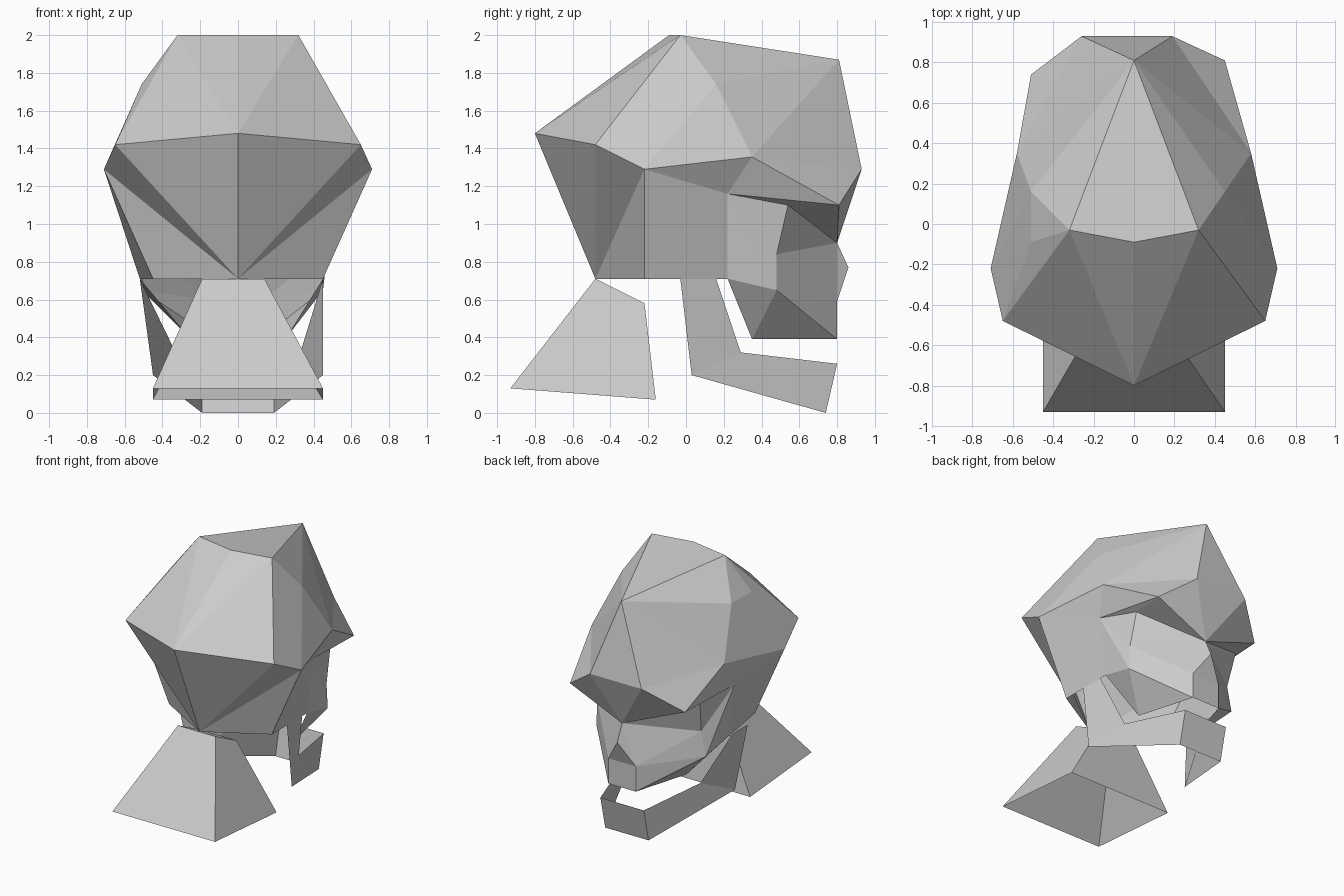
import bpy
import bmesh

cube = bpy.data.objects.get("Cube")
if cube:
    bpy.data.objects.remove(cube)

bone = bpy.data.materials.new("bone_grey")
bone.use_nodes = True
GREY = (0.6, 0.6, 0.6, 1)
bone.diffuse_color = GREY
bone.node_tree.nodes["Principled BSDF"].inputs["Base Color"].default_value = GREY


def build(name, points, paired, centre=(), left=None, left_faces=None):
    """Flat faceted shell. Paired faces are made on both sides; a '-' prefix
    takes the point on the opposite side; 'left' holds the uneven left-hand points."""
    left = left or {}
    bm = bmesh.new()
    made = {}

    def vert(token, side):
        if token.startswith("-"):
            token, side = token[1:], -side
        x, y, z = points.get(token) or left[token]
        if side < 0:
            x, y, z = left.get(token, (-x, y, z))
        key = (token, side if x else 0)
        if key not in made:
            made[key] = bm.verts.new((x, y, z))
        return made[key]

    def add(faces, side):
        for face in faces:
            verts = [vert(t, side) for t in face.split()]
            bm.faces.new(verts if side > 0 else verts[::-1])

    add(paired, 1)
    add(paired, -1)
    add(centre, 1)
    add(left_faces[0], 1) if left_faces else None
    add(left_faces[1], -1) if left_faces else None
    bmesh.ops.recalc_face_normals(bm, faces=bm.faces[:])
    mesh = bpy.data.meshes.new(name)
    bm.to_mesh(mesh)
    bm.free()
    mesh.materials.append(bone)
    obj = bpy.data.objects.new(name, mesh)
    bpy.context.collection.objects.link(obj)
    return obj


# Skull: braincase, brow, eye sockets, cheeks, nose and upper jaw
skull = {
    "top": (0, -.09, 2), "crown": (.32, -.03, 2), "forehead": (0, .81, 1.87),
    "nape": (0, -.8, 1.48), "occiput": (.65, -.48, 1.42), "ear": (.71, -.22, 1.29),
    "base": (0, -.48, .71), "base_side": (.45, -.22, .71),
    "temple": (.45, .16, 1.74), "side": (.58, .35, 1.355),
    "brow": (.19, .93, 1.29), "brow_end": (.45, .81, 1.1), "bridge": (0, .8, .9),
    "wall_top": (.51, .22, 1.16), "wall_low": (.45, .22, .71),
    "socket_top": (.43, .54, 1.1), "socket_low": (.44, .48, .84),
    "cheek": (.45, .48, .65), "jaw_back": (.25, .35, .39),
    "nose_tip": (0, .86, .77), "gum": (.12, .8, .59), "teeth": (.12, .8, .39),
}
uneven = {
    "temple": (-.51, .16, 1.74), "temple_back": (-.51, -.09, 1.74),
    "brow": (-.26, .93, 1.29), "brow_end": (-.51, .74, 1.1),
    "wall_top": (-.58, .22, 1.14), "wall_low": (-.52, .22, .71),
    "socket_top": (-.5, .54, 1.1), "socket_low": (-.47, .48, .84),
    "cheek": (-.51, .48, .65),
}
skull_sides = [
    # braincase
    "top crown forehead", "top nape crown", "nape occiput crown",
    "crown temple forehead", "temple ear side",
    "forehead temple side", "forehead side brow", "brow side brow_end",
    "nape base occiput", "base ear occiput", "base base_side ear",
    "base_side wall_low wall_top ear", "ear wall_top side",
    # brow underside and eye socket
    "side wall_top brow_end", "wall_top socket_top brow_end",
    "brow brow_end bridge", "brow_end socket_top bridge",
    "socket_top socket_low bridge", "socket_low gum bridge",
    # cheek, nose and upper jaw
    "wall_top wall_low cheek", "wall_top cheek socket_low",
    "wall_top socket_low socket_top", "wall_low jaw_back cheek",
    "socket_low cheek gum", "cheek teeth gum", "cheek jaw_back teeth",
    "bridge gum nose_tip",
]
skull_centre = ["forehead brow -brow", "brow bridge -brow",
                "nose_tip gum -gum", "gum teeth -teeth -gum"]
crown_right = ["crown occiput ear", "crown ear temple"]
crown_left = ["crown occiput temple_back", "occiput ear temple_back",
              "temple_back ear temple", "crown temple_back temple"]
build("skull", skull, skull_sides, skull_centre, uneven, (crown_right, crown_left))

# Lower jaw: a bent sheet
jaw = {
    "hinge_back": (.45, -.03, .71), "hinge_front": (.45, .16, .71),
    "corner": (.45, .03, .2), "bend": (.33, .29, .32),
    "chin_top": (.19, .8, .26), "chin_low": (.19, .74, 0),
}
build("lower_jaw", jaw,
      ["hinge_back corner bend hinge_front", "corner chin_low chin_top bend"],
      ["chin_top chin_low -chin_low -chin_top"],
      {"hinge_back": (-.52, -.03, .71), "hinge_front": (-.52, .16, .71)})

# Neck: a flared shell, open underneath
neck = {
    "back_top": (.14, -.48, .71), "front_top": (.14, -.22, .58),
    "back_low": (.45, -.93, .13), "front_low": (.45, -.16, .07),
}
build("neck", neck,
      ["back_top back_low front_low front_top"],
      ["back_top -back_top -back_low back_low",
       "front_top front_low -front_low -front_top",
       "back_top front_top -front_top -back_top"],
      {"back_top": (-.19, -.48, .71), "front_top": (-.19, -.22, .58)})
